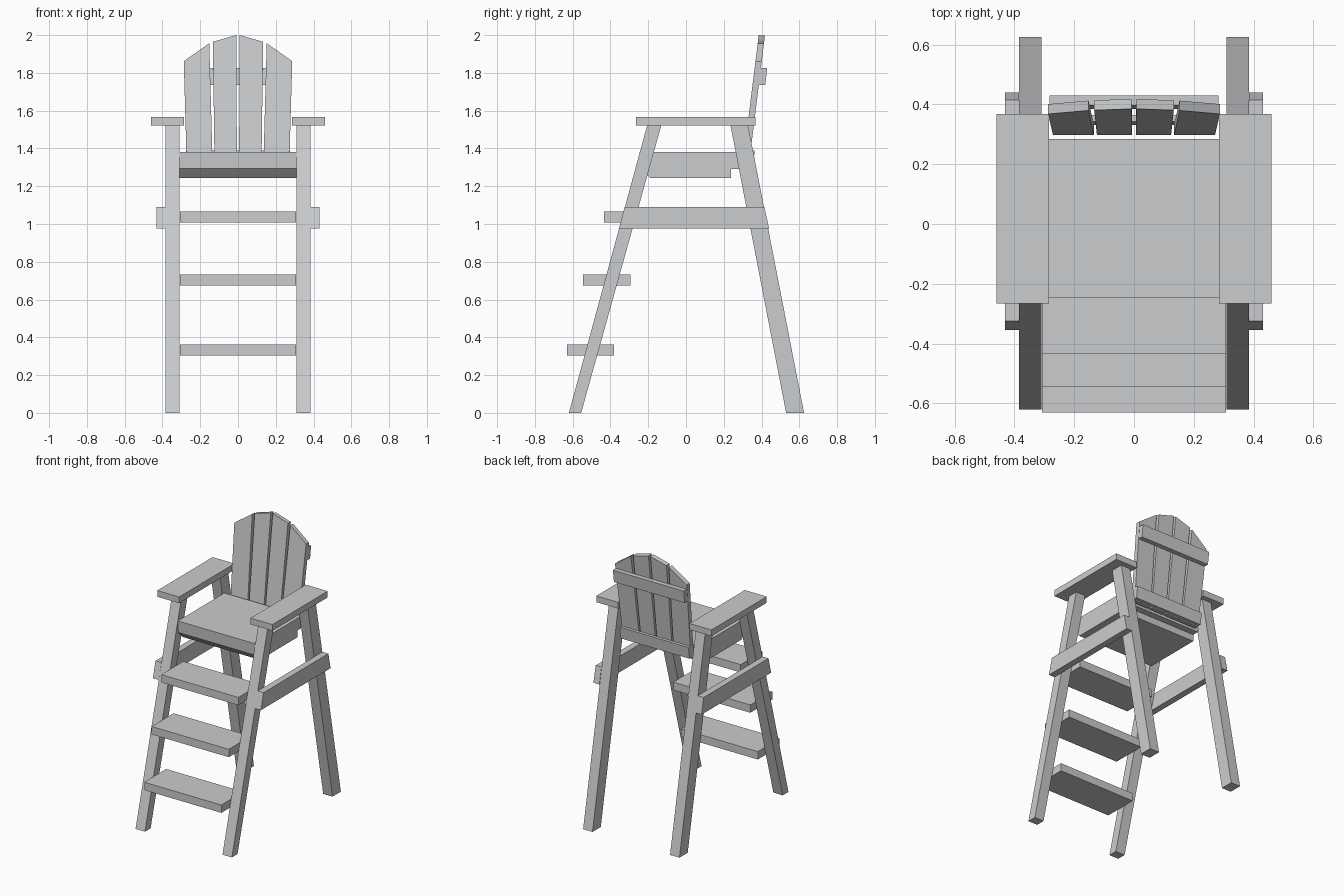
import bpy, bmesh
from mathutils import Vector

if "Cube" in bpy.data.objects:
    bpy.data.objects.remove(bpy.data.objects["Cube"])

wood = bpy.data.materials.new("pale grey wood")
wood.diffuse_color = (0.6, 0.605, 0.62, 1)
wood.use_nodes = True
wood.node_tree.nodes["Principled BSDF"].inputs["Base Color"].default_value = wood.diffuse_color


def prism(name, outline, direction):
    """Extrude a flat outline of 3D points along a direction vector."""
    bm = bmesh.new()
    face = bm.faces.new([bm.verts.new(p) for p in outline])
    new = bmesh.ops.extrude_face_region(bm, geom=[face])["geom"]
    bmesh.ops.translate(bm, vec=Vector(direction),
                        verts=[v for v in new if isinstance(v, bmesh.types.BMVert)])
    bmesh.ops.recalc_face_normals(bm, faces=bm.faces)
    mesh = bpy.data.meshes.new(name)
    bm.to_mesh(mesh)
    bm.free()
    mesh.materials.append(wood)
    ob = bpy.data.objects.new(name, mesh)
    bpy.context.collection.objects.link(ob)
    return ob


def side_profile(name, yz, x0, x1):
    """Part drawn as seen from the side, running from x0 to x1."""
    return prism(name, [(x0, y, z) for y, z in yz], (x1 - x0, 0, 0))


def box_yz(y0, y1, z0, z1):
    return [(y0, z0), (y1, z0), (y1, z1), (y0, z1)]


def back_y(z):
    """Front surface of the leaning backrest."""
    return 0.308 + (z - 1.38) * 0.124


# Legs, side rails and armrests, left and right
for side, s in (("left", -1), ("right", 1)):
    side_profile(side + "_front_leg",
                 [(-0.62, 0), (-0.555, 0), (-0.13, 1.525), (-0.205, 1.525)], s * 0.31, s * 0.385)
    side_profile(side + "_rear_leg",
                 [(0.53, 0), (0.625, 0), (0.328, 1.525), (0.235, 1.525)], s * 0.31, s * 0.385)
    side_profile(side + "_side_rail",
                 [(-0.355, 0.975), (0.44, 0.975), (0.415, 1.09), (-0.325, 1.09)], s * 0.385, s * 0.432)
    side_profile(side + "_armrest", box_yz(-0.265, 0.367, 1.522, 1.567), s * 0.285, s * 0.46)

# Three ladder steps
for i, (y, z) in enumerate([(-0.63, 0.305), (-0.545, 0.675), (-0.435, 1.008)]):
    side_profile(f"step_{i + 1}", box_yz(y, y + 0.25, z, z + 0.057), -0.308, 0.308)

# Seat with bevelled front underside and notched rear
side_profile("seat", [(-0.245, 1.38), (-0.24, 1.295), (-0.19, 1.243), (0.238, 1.243),
                      (0.238, 1.292), (0.285, 1.292), (0.285, 1.38)], -0.309, 0.309)

# Four fanned back slats with an arched top
slats = [  # inner and outer x at the bottom, inner and outer x and z at the top
    ("inner", 0.006, 0.124, 0.008, 0.133, 2.0, 1.965),
    ("outer", 0.134, 0.271, 0.152, 0.287, 1.957, 1.862)]
for side, s in (("left", -1), ("right", 1)):
    for name, b0, b1, t0, t1, z0, z1 in slats:
        pts = [(b0, 1.30), (b1, 1.30), (t1, z1), (t0, z0)]
        prism(f"{side}_{name}_back_slat", [(s * x, back_y(z), z) for x, z in pts], (0, 0.033, -0.003))

# Two rails across the rear of the slats
for name, z0, z1, depth, w in (("upper", 1.735, 1.825, 0.034, 0.283),
                               ("lower", 1.305, 1.39, 0.022, 0.275)):
    a, b = back_y(z0) + 0.033, back_y(z1) + 0.033
    side_profile(name + "_back_rail",
                 [(a, z0), (a + depth, z0), (b + depth, z1), (b, z1)], -w, w)
